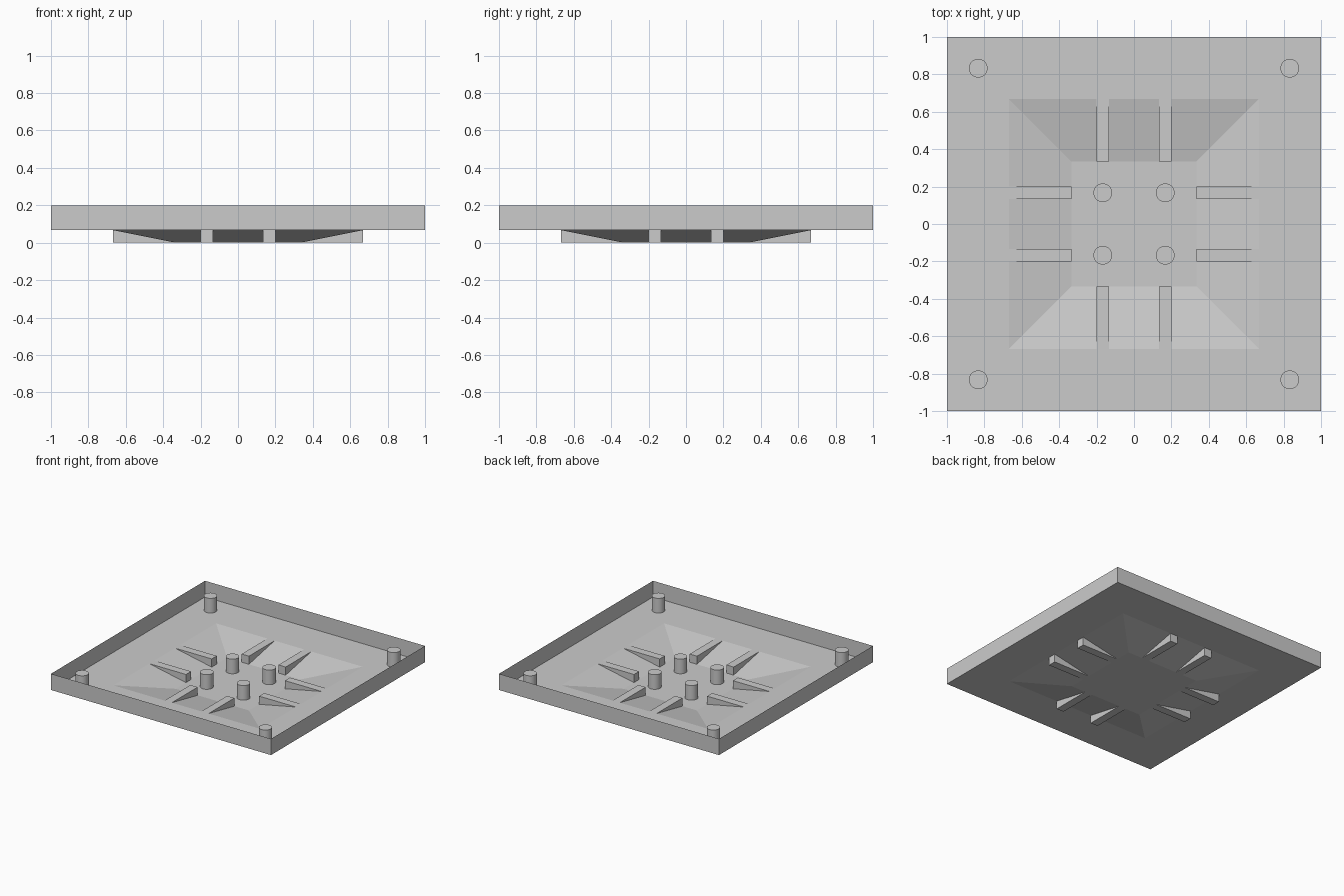
import bpy, bmesh
from mathutils import Matrix

if "Cube" in bpy.data.objects:
    bpy.data.objects.remove(bpy.data.objects["Cube"])

RIM, FLOOR = 0.2, 0.067      # heights of the rim and of the main floor
OUTER, PIT, BASE = 1.0, 0.667, 0.333   # half widths of the nested squares


def finish(name, bm):
    mesh = bpy.data.meshes.new(name)
    bmesh.ops.recalc_face_normals(bm, faces=bm.faces)
    bm.to_mesh(mesh)
    bm.free()
    ob = bpy.data.objects.new(name, mesh)
    bpy.context.collection.objects.link(ob)
    return ob


# Tray shell: thin upright wall, flat floor, sloping pit and pit bottom
bm = bmesh.new()
rings = []
for half, z in ((OUTER, RIM), (OUTER, FLOOR), (PIT, FLOOR), (BASE, 0)):
    rings.append([bm.verts.new((sx * half, sy * half, z))
                  for sx, sy in ((-1, -1), (1, -1), (1, 1), (-1, 1))])
for a, b in zip(rings, rings[1:]):
    for i in range(4):
        j = (i + 1) % 4
        bm.faces.new((a[i], a[j], b[j], b[i]))
bm.faces.new(rings[-1])
bmesh.ops.recalc_face_normals(bm, faces=bm.faces)
tray = finish("tray", bm)


# Block ribs passing through each slope, two per side
for side in range(4):
    turn = Matrix.Rotation(side * 1.5707963, 4, 'Z')
    for s in (-1, 1):
        bm = bmesh.new()
        place = Matrix.Translation(((PIT + BASE) / 2, s * 0.167, FLOOR / 2))
        size = Matrix.Diagonal((PIT - BASE, 0.066, FLOOR, 1))
        bmesh.ops.create_cube(bm, size=1, matrix=turn @ place @ size)
        finish("slope_rib", bm)


# Round pegs: open at the foot where they stand on the floor
def peg(name, x, y, z, height=0.12, radius=0.05):
    bm = bmesh.new()
    bmesh.ops.create_cone(bm, cap_ends=True, segments=32, radius1=radius,
                          radius2=radius, depth=height,
                          matrix=Matrix.Translation((x, y, z + height / 2)))
    foot = [f for f in bm.faces if f.normal.z < -0.9]
    bmesh.ops.delete(bm, geom=foot, context='FACES_ONLY')
    ob = finish(name, bm)
    bpy.ops.object.select_all(action='DESELECT')
    ob.select_set(True)
    bpy.context.view_layer.objects.active = ob
    bpy.ops.object.shade_smooth_by_angle()


for sx in (-1, 1):
    for sy in (-1, 1):
        peg("corner_peg", sx * 0.833, sy * 0.833, FLOOR)
        peg("centre_peg", sx * 0.167, sy * 0.167, 0)
